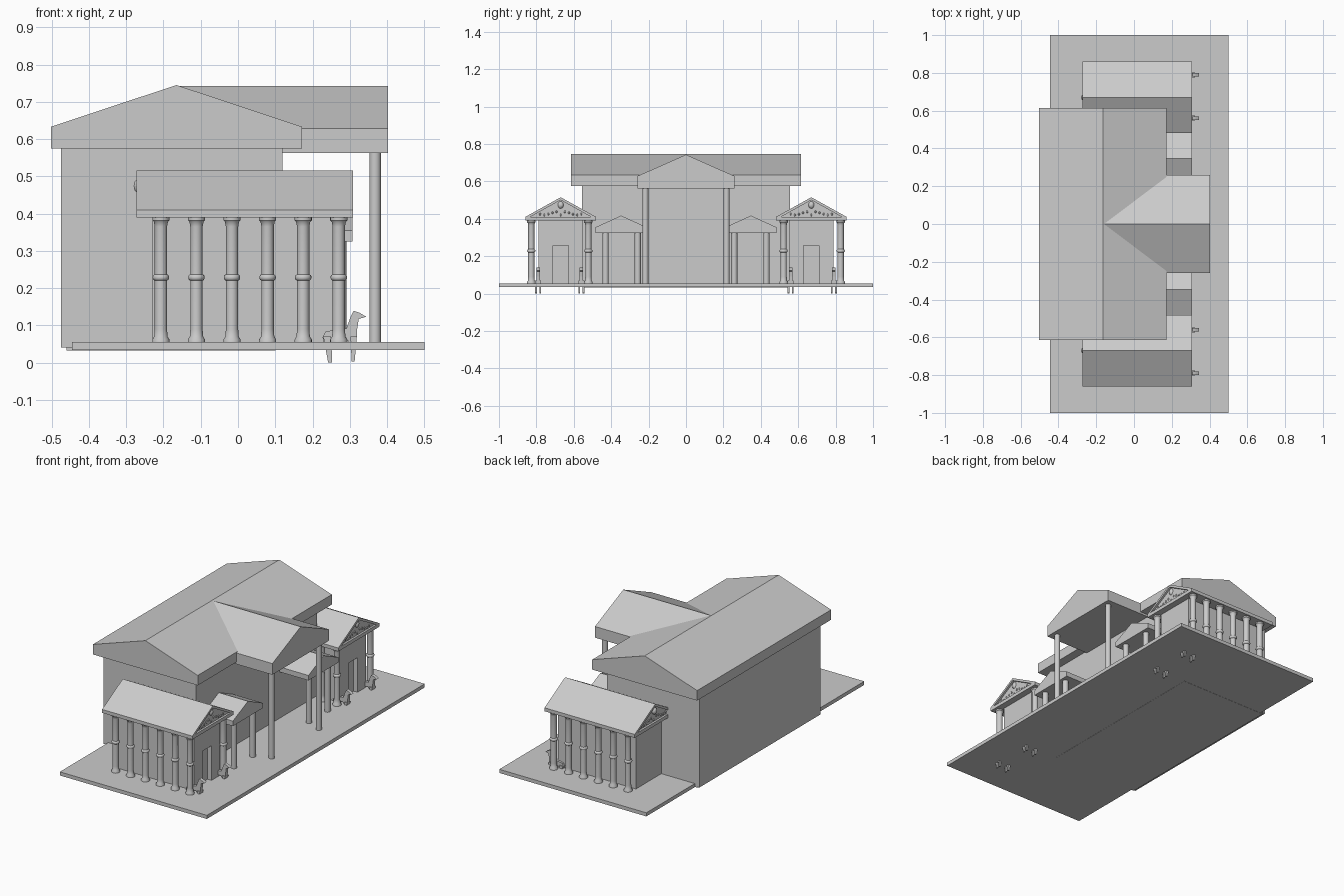
import bpy, bmesh, math
from mathutils import Vector

if "Cube" in bpy.data.objects:
    bpy.data.objects.remove(bpy.data.objects["Cube"])

stone = bpy.data.materials.new("light_grey_stone")
stone.diffuse_color = (0.6, 0.6, 0.6, 1)
stone.use_nodes = True
stone.node_tree.nodes["Principled BSDF"].inputs["Base Color"].default_value = stone.diffuse_color


def finish(name, bm):
    bmesh.ops.recalc_face_normals(bm, faces=bm.faces[:])
    me = bpy.data.meshes.new(name)
    bm.to_mesh(me)
    bm.free()
    me.materials.append(stone)
    ob = bpy.data.objects.new(name, me)
    bpy.context.collection.objects.link(ob)
    return ob


def prism(bm, pts, a, b, axis):
    """Extrude a 2D outline from a to b along axis ('x': pts are y,z; 'y': pts are x,z)."""
    def place(p, d):
        return (d, p[0], p[1]) if axis == 'x' else (p[0], d, p[1])
    lo = [bm.verts.new(place(p, a)) for p in pts]
    hi = [bm.verts.new(place(p, b)) for p in pts]
    bm.faces.new(lo)
    bm.faces.new(hi[::-1])
    n = len(pts)
    for i in range(n):
        j = (i + 1) % n
        bm.faces.new((lo[i], hi[i], hi[j], lo[j]))


def box(name, x0, x1, y0, y1, z0, z1):
    bm = bmesh.new()
    prism(bm, [(y0, z0), (y1, z0), (y1, z1), (y0, z1)], x0, x1, 'x')
    return finish(name, bm)


def extruded(name, pts, a, b, axis):
    bm = bmesh.new()
    prism(bm, pts, a, b, axis)
    return finish(name, bm)


def gable(c, half, z0, eave, top):
    """Pentagon outline of a gabled roof."""
    return [(c - half, z0), (c + half, z0), (c + half, eave), (c, top), (c - half, eave)]


def lathe(name, profile, x, y, sides=20):
    """Turned column from (radius, z) pairs."""
    bm = bmesh.new()
    rings = []
    for r, z in profile:
        rings.append([bm.verts.new((x + r * math.cos(2 * math.pi * k / sides),
                                    y + r * math.sin(2 * math.pi * k / sides), z))
                      for k in range(sides)])
    for lo, hi in zip(rings, rings[1:]):
        for k in range(sides):
            j = (k + 1) % sides
            bm.faces.new((lo[k], lo[j], hi[j], hi[k]))
    bm.faces.new(rings[0])
    bm.faces.new(rings[-1])
    ob = finish(name, bm)
    bpy.context.view_layer.objects.active = ob
    ob.select_set(True)
    bpy.ops.object.shade_smooth_by_angle(angle=math.radians(35))
    ob.select_set(False)


def blob(bm, centre, radii):
    """Small ellipsoid for relief carving."""
    vs = bmesh.ops.create_uvsphere(bm, u_segments=16, v_segments=10, radius=1)["verts"]
    for v in vs:
        v.co = Vector(centre) + Vector([v.co[i] * radii[i] for i in range(3)])


# Terrace and main hall
box("terrace", -0.445, 0.5, -1, 1, 0.034, 0.055)
box("hall_foundation", -0.46, 0.1, -0.55, 0.55, 0.033, 0.05)
box("main_hall", -0.475, 0.12, -0.555, 0.555, 0.04, 0.58)
extruded("main_roof", gable(-0.165, 0.337, 0.575, 0.633, 0.745), -0.615, 0.615, 'y')

# Central portico
extruded("portico_roof", gable(0, 0.26, 0.563, 0.628, 0.743), -0.165, 0.403, 'x')
for s in (-1, 1):
    lathe("portico_column", [(0.0155, 0.05), (0.0155, 0.565)], 0.368, s * 0.217)

# Turned column profile: base, shaft, middle ring, capital
COLUMN = [(0.023, 0.05), (0.023, 0.062), (0.018, 0.07), (0.0165, 0.09), (0.0165, 0.22),
          (0.02, 0.222), (0.022, 0.226), (0.022, 0.231), (0.02, 0.235), (0.0165, 0.237),
          (0.0165, 0.365), (0.019, 0.378), (0.023, 0.382), (0.023, 0.392)]

# Guardian animal silhouette (x, z) and legs
BODY = [(0.31, 0.139), (0.326, 0.134), (0.344, 0.123), (0.324, 0.117), (0.32, 0.091),
        (0.318, 0.055), (0.30, 0.05), (0.29, 0.066), (0.26, 0.062), (0.25, 0.048), (0.232, 0.048),
        (0.227, 0.068), (0.235, 0.083), (0.259, 0.088), (0.291, 0.092), (0.302, 0.122)]
LEGS = [[(0.302, 0.07), (0.319, 0.07), (0.313, 0.003), (0.305, 0.003)],
        [(0.229, 0.07), (0.25, 0.07), (0.253, 0.0), (0.242, 0.0)]]

for s in (-1, 1):
    # Small side porch
    c = s * 0.347
    extruded("side_porch_roof", gable(c, 0.138, 0.325, 0.354, 0.417), 0.1, 0.307, 'x')
    for y in (0.43, 0.258):
        lathe("side_porch_column", [(0.0165, 0.05), (0.0165, 0.33)], 0.275, s * y)

    # Temple chamber with recessed doorway
    c = s * 0.67
    box("temple_chamber", -0.23, 0.245, c - 0.118, c + 0.118, 0.05, 0.395)
    extruded("temple_front_wall",
             [(c - 0.118, 0.05), (c - 0.041, 0.05), (c - 0.041, 0.256), (c + 0.041, 0.256),
              (c + 0.041, 0.05), (c + 0.118, 0.05), (c + 0.118, 0.395), (c - 0.118, 0.395)],
             0.245, 0.27, 'x')

    # Temple roof: cornice, recessed pediment, sloping slabs
    x0, x1 = -0.272, 0.308
    box("temple_cornice", x0, x1, c - 0.189, c + 0.189, 0.39, 0.41)
    extruded("temple_pediment", [(c - 0.18, 0.405), (c + 0.18, 0.405), (c, 0.505)],
             x0 + 0.012, x1 - 0.012, 'x')
    extruded("temple_roof", [(c - 0.189, 0.395), (c - 0.189, 0.41), (c, 0.515), (c + 0.189, 0.41),
                             (c + 0.189, 0.395), (c, 0.5)], x0, x1, 'x')

    # Carved medallion and relief figures
    bm = bmesh.new()
    for x in (x0 + 0.007, x1 - 0.016):
        blob(bm, (x, c, 0.474), (0.015, 0.016, 0.02))
    for x in (x0 + 0.012, x1 - 0.012):
        for i in range(-5, 6):
            z = 0.42 + 0.005 * (i % 2) + 0.012 * (abs(i) in (1, 2))
            blob(bm, (x, c + i * 0.022, z), (0.005, 0.005, 0.007))
    finish("pediment_relief", bm)

    # Colonnades; the inner row only stands in front of the hall
    for i in range(6):
        x = -0.207 + i * 0.0955
        lathe("temple_outer_column", COLUMN, x, s * 0.827)
        if x > 0.12:
            lathe("temple_inner_column", COLUMN, x, s * 0.522)

    # Guardian animals beside the door
    for y in (0.79, 0.56):
        bm = bmesh.new()
        y *= s
        prism(bm, BODY, y - 0.01, y + 0.01, 'y')
        for leg in LEGS:
            for side in (-1, 1):
                m = y + side * 0.011
                prism(bm, leg, m - 0.005, m + 0.005, 'y')
        finish("guardian_animal", bm)
